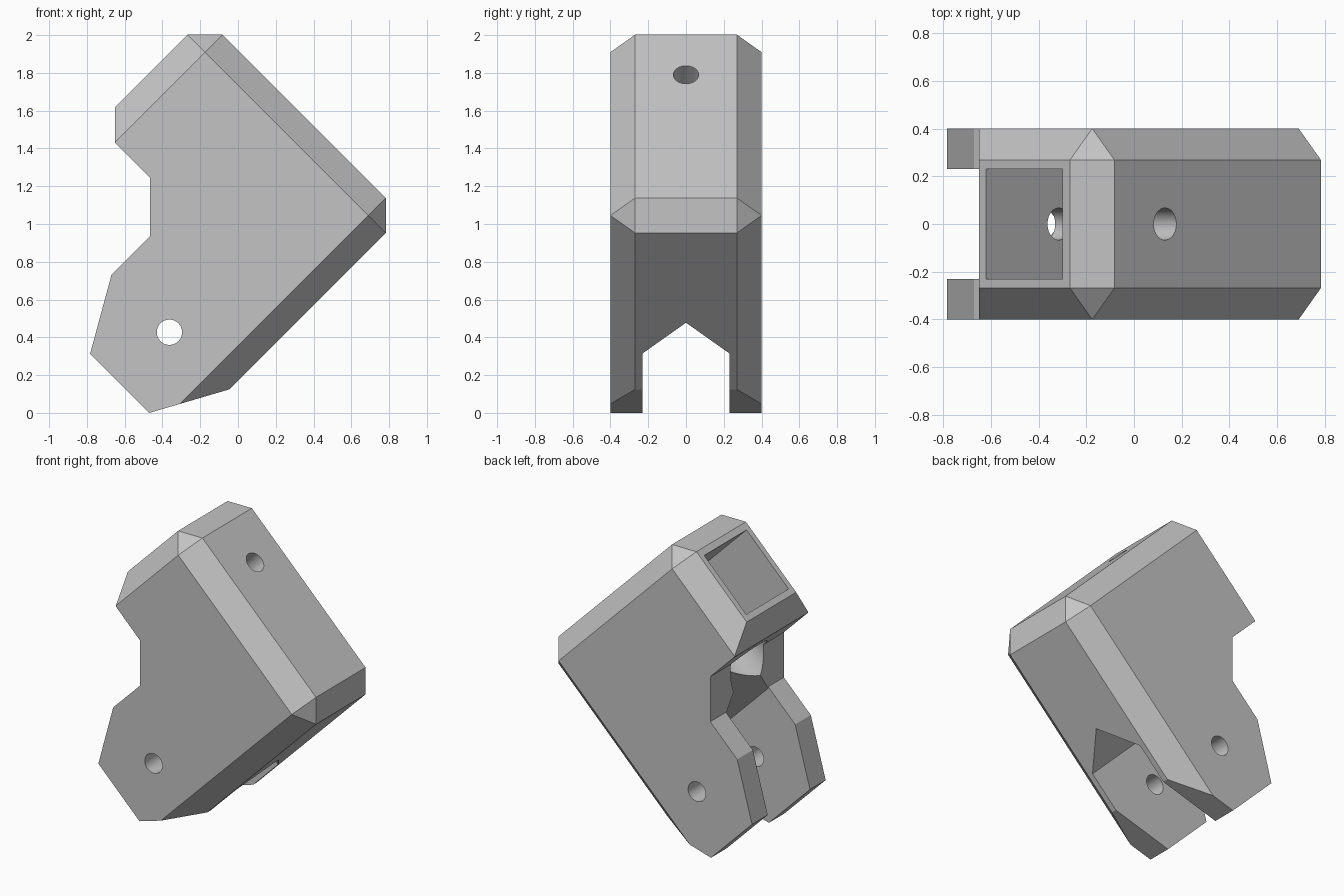
import bpy, bmesh
from math import radians, sqrt
from mathutils import Matrix, Vector

if "Cube" in bpy.data.objects:
    bpy.data.objects.remove(bpy.data.objects["Cube"])

R2 = sqrt(2)
TILT = Matrix.Rotation(radians(-45), 4, 'Y')   # local x runs up-right, local z up-left
HALF, CHAMFER, SLOT, HOLE = 0.4, 0.131, 0.23, 0.067

grey = bpy.data.materials.new("plain grey")
grey.use_nodes = True
grey.diffuse_color = (0.55, 0.55, 0.55, 1)
grey.node_tree.nodes["Principled BSDF"].inputs["Base Color"].default_value = grey.diffuse_color


def finish(bm, name, matrix=Matrix()):
    bm.transform(matrix)
    bmesh.ops.recalc_face_normals(bm, faces=bm.faces)
    mesh = bpy.data.meshes.new(name)
    bm.to_mesh(mesh)
    bm.free()
    mesh.materials.append(grey)
    obj = bpy.data.objects.new(name, mesh)
    bpy.context.collection.objects.link(obj)
    return obj


def box(lo, hi):
    bm = bmesh.new()
    lo, hi = Vector(lo), Vector(hi)
    size = Matrix.Diagonal((*(hi - lo), 1))
    bmesh.ops.create_cube(bm, size=1, matrix=Matrix.Translation((lo + hi) / 2) @ size)
    return bm


def prism(points, direction):
    bm = bmesh.new()
    face = bm.faces.new([bm.verts.new(p) for p in points])
    new = bmesh.ops.extrude_face_region(bm, geom=[face])["geom"]
    bmesh.ops.translate(bm, vec=direction, verts=[v for v in new if isinstance(v, bmesh.types.BMVert)])
    return bm


def rod(radius, start, end):
    bm = bmesh.new()
    start, end = Vector(start), Vector(end)
    turn = (end - start).to_track_quat('Z', 'Y').to_matrix().to_4x4()
    bmesh.ops.create_cone(bm, cap_ends=True, segments=48, radius1=radius, radius2=radius,
                          depth=(end - start).length,
                          matrix=Matrix.Translation((start + end) / 2) @ turn)
    return bm


def combine(target, cutter, operation='DIFFERENCE'):
    cutter.hide_render = True
    mod = target.modifiers.new(cutter.name, 'BOOLEAN')
    mod.operation, mod.object, mod.solver = operation, cutter, 'EXACT'
    bpy.ops.object.select_all(action='DESELECT')
    bpy.context.view_layer.objects.active = target
    target.select_set(True)
    bpy.ops.object.modifier_apply(modifier=mod.name)
    bpy.data.objects.remove(cutter)


# Chamfered block, left square on its low end
low_end = -1.0
bm = box((low_end, -HALF, 0.17 / R2), (1.92 / R2, HALF, 2.27 / R2))
edges = [e for e in bm.edges if max(v.co.x for v in e.verts) > low_end + 0.1]
bmesh.ops.bevel(bm, geom=edges, offset=CHAMFER, offset_type='OFFSET', segments=1,
                profile=0.5, affect='EDGES')
body = finish(bm, "bracket_body", TILT)

# Side outline with the notch and the pointed foot
outline = [(-0.47, 0), (1.2, 0.49), (1.2, 2.3), (-0.65, 2.3), (-0.65, 1.43), (-0.465, 1.245),
           (-0.465, 0.935), (-0.67, 0.73), (-0.783, 0.313)]
combine(body, finish(prism([(x, -0.6, z) for x, z in outline], (0, 1.2, 0)), "side_outline"),
        'INTERSECT')

# Fork slot with a pointed roof
roof = 0.555
slot = [(-1.2, -SLOT), (roof - SLOT, -SLOT), (roof, 0), (roof - SLOT, SLOT), (-1.2, SLOT)]
combine(body, finish(prism([(u, y, -0.3) for u, y in slot], (0, 0, 1.5)), "fork_slot", TILT))

# Square socket in the upper end
combine(body, finish(box((1.03 / R2, -SLOT, 1.05 / R2), (1.67 / R2, SLOT, 1.8)), "square_socket", TILT))

# Cross bolt hole, its wide counterbore, and the pivot hole
bolt = 1.66 / R2
combine(body, finish(rod(HOLE, (0.5, 0, bolt), (1.6, 0, bolt)), "bolt_hole", TILT))
combine(body, finish(rod(0.18, (0.3, 0, bolt), (0.64, 0, bolt)), "counterbore", TILT))
combine(body, finish(rod(HOLE, (-0.363, -0.6, 0.427), (-0.363, 0.6, 0.427)), "pivot_hole"))

# Flat faces with smooth bores
bpy.ops.object.shade_smooth_by_angle(angle=radians(20))
